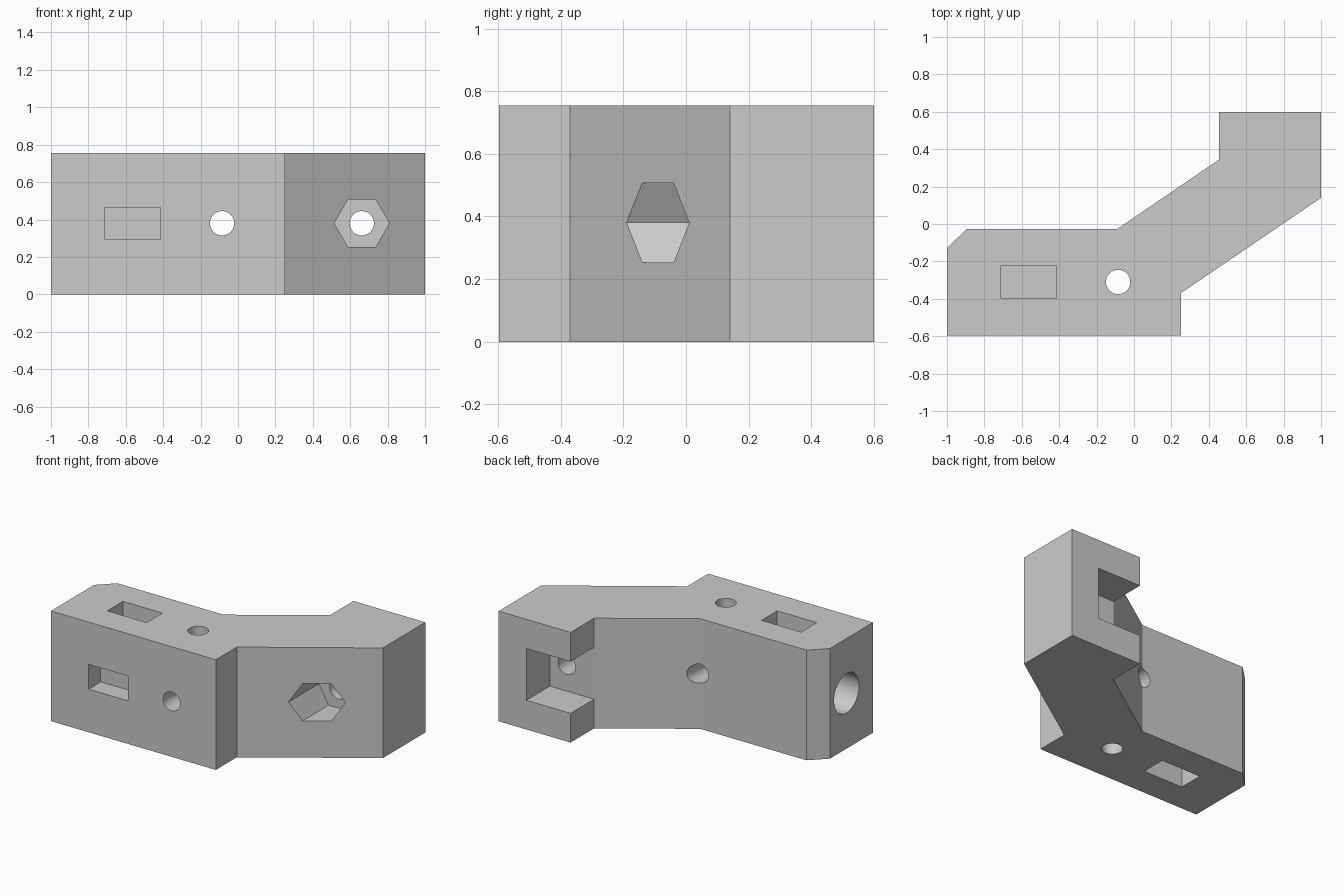
import bpy, math

if "Cube" in bpy.data.objects:
    bpy.data.objects.remove(bpy.data.objects["Cube"])

H = 0.755          # body height
MID = 0.38         # height of the horizontal holes
ARM_Y = -0.31      # centre line of the long arm

grey = bpy.data.materials.new("plain grey")
grey.diffuse_color = (0.6, 0.6, 0.6, 1)
grey.use_nodes = True
grey.node_tree.nodes["Principled BSDF"].inputs["Base Color"].default_value = grey.diffuse_color


def make_object(name, verts, faces):
    mesh = bpy.data.meshes.new(name)
    mesh.from_pydata(verts, [], faces)
    obj = bpy.data.objects.new(name, mesh)
    bpy.context.collection.objects.link(obj)
    mesh.materials.append(grey)
    return obj


def prism(name, outline, a, b, axis="Z"):
    """Extrude a counter-clockwise outline from a to b along an axis."""
    place = {"Z": lambda u, v, w: (u, v, w),
             "X": lambda u, v, w: (w, u, v),
             "Y": lambda u, v, w: (v, w, u)}[axis]
    n = len(outline)
    verts = [place(u, v, w) for w in (a, b) for u, v in outline]
    faces = [list(range(n))[::-1], list(range(n, 2 * n))]
    faces += [[i, (i + 1) % n, n + (i + 1) % n, n + i] for i in range(n)]
    return make_object(name, verts, faces)


def ring(u, v, r, n, start=0.0):
    return [(u + r * math.cos(start + math.tau * i / n),
             v + r * math.sin(start + math.tau * i / n)) for i in range(n)]


def box(name, x0, x1, y0, y1, z0, z1):
    return prism(name, [(x0, y0), (x1, y0), (x1, y1), (x0, y1)], z0, z1)


# Cranked body
body = prism("cranked_bracket", [
    (-1, -0.597), (0.25, -0.597), (0.25, -0.37), (1, 0.14), (1, 0.6),
    (0.455, 0.6), (0.455, 0.345), (-0.09, -0.027), (-0.895, -0.027), (-1, -0.13)], 0, H)

cutters = [
    # Shallow slots in the top, bottom and front of the long arm
    box("top_slot", -0.715, -0.415, -0.395, -0.225, H - 0.13, H + 0.1),
    box("bottom_slot", -0.715, -0.415, -0.395, -0.225, -0.1, 0.13),
    box("front_slot", -0.715, -0.415, -0.7, -0.465, 0.295, 0.465),
    # Notch in the back of the short arm
    box("back_notch", 0.40, 0.79, 0.346, 0.7, 0.2, 0.555),
    # Hexagonal nut pocket in the sloped face, with its screw hole
    prism("nut_pocket", ring(MID, 0.662, 0.147, 6, math.pi / 2), -0.5, 0.14, "Y"),
    prism("screw_hole", ring(MID, 0.662, 0.065, 48), 0.0, 0.5, "Y"),
    # Through holes and the end bore of the long arm
    prism("upright_hole", ring(-0.085, ARM_Y, 0.065, 48), -0.1, H + 0.1),
    prism("cross_hole", ring(MID, -0.085, 0.065, 48), -0.8, 0.3, "Y"),
    prism("end_bore", ring(ARM_Y, MID, 0.135, 64), -1.1, -0.6, "X"),
]

bpy.context.view_layer.objects.active = body
body.select_set(True)
for cutter in cutters:
    mod = body.modifiers.new(cutter.name, "BOOLEAN")
    mod.operation = "DIFFERENCE"
    mod.solver = "EXACT"
    mod.object = cutter
    bpy.ops.object.modifier_apply(modifier=mod.name)
    bpy.data.objects.remove(cutter)

bpy.ops.object.shade_smooth_by_angle(angle=math.radians(30))
